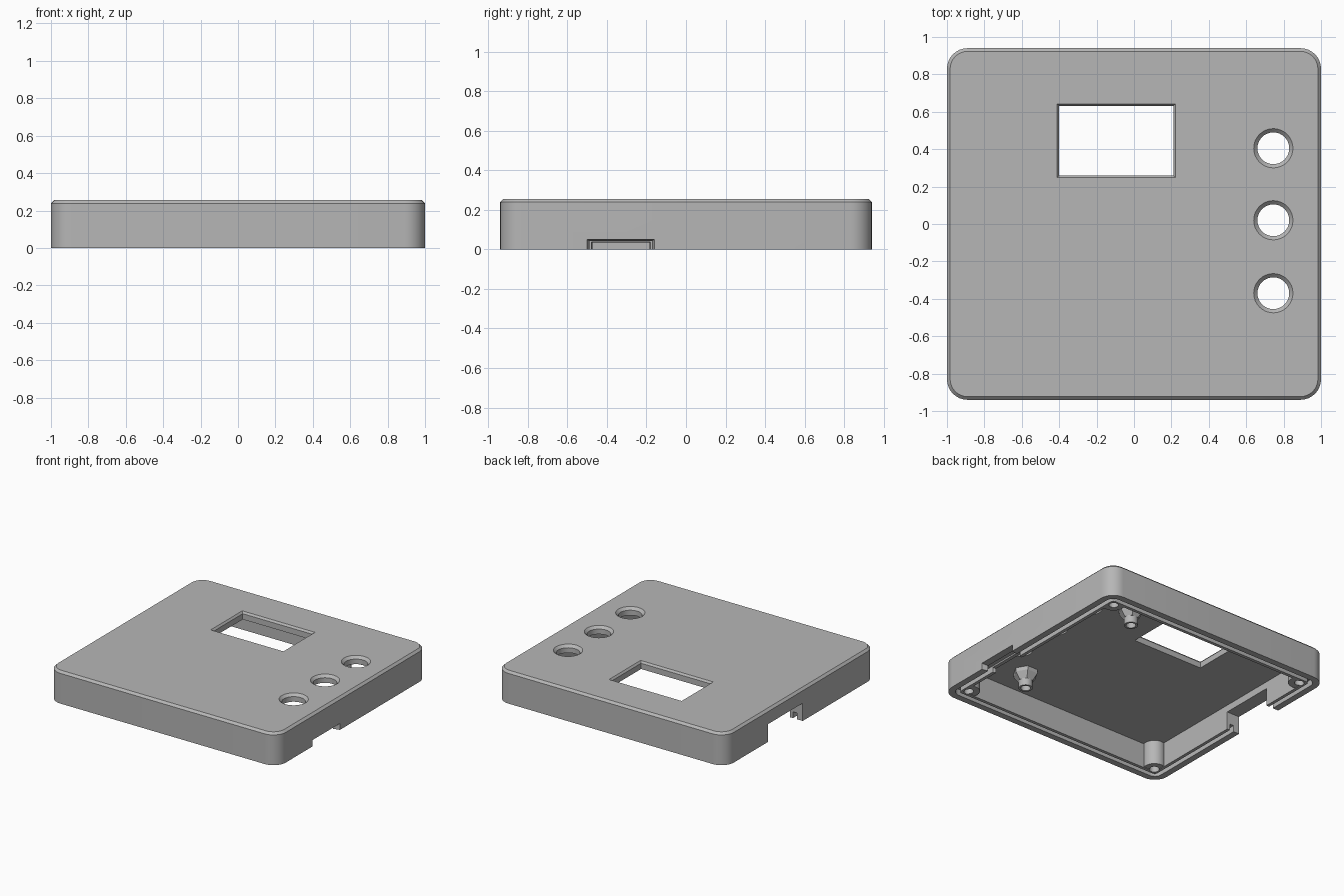
import bpy, bmesh, math

cube = bpy.data.objects.get("Cube")
if cube:
    bpy.data.objects.remove(cube, do_unlink=True)

HALF_X, HALF_Y, HEIGHT, CORNER = 1.0, 0.94, 0.255, 0.11
CEILING, WALL = 0.195, 0.11

grey = bpy.data.materials.new("plain grey")
grey.use_nodes = True
grey.diffuse_color = (0.47, 0.47, 0.47, 1)
grey.node_tree.nodes["Principled BSDF"].inputs["Base Color"].default_value = grey.diffuse_color


def loft(name, loops, ring=False):
    """Skin a row of equal point loops; cap the ends, or join last to first."""
    bm = bmesh.new()
    rows = [[bm.verts.new(p) for p in loop] for loop in loops]
    n = len(rows[0])
    pairs = list(zip(rows, rows[1:])) + ([(rows[-1], rows[0])] if ring else [])
    for a, b in pairs:
        for i in range(n):
            j = (i + 1) % n
            bm.faces.new((a[i], a[j], b[j], b[i]))
    if not ring:
        bm.faces.new(rows[0])
        bm.faces.new(rows[-1])
    bmesh.ops.recalc_face_normals(bm, faces=bm.faces)
    mesh = bpy.data.meshes.new(name)
    bm.to_mesh(mesh)
    bm.free()
    mesh.materials.append(grey)
    obj = bpy.data.objects.new(name, mesh)
    bpy.context.collection.objects.link(obj)
    return obj


def case_loop(inset, z, steps=8):
    """Rounded case outline, moved inwards by inset."""
    r = max(CORNER - inset, 0.02)
    cx, cy = HALF_X - inset - r, HALF_Y - inset - r
    points = []
    for quarter, (sx, sy) in enumerate([(1, 1), (-1, 1), (-1, -1), (1, -1)]):
        for i in range(steps + 1):
            a = math.pi / 2 * (quarter + i / steps)
            points.append((sx * cx + r * math.cos(a), sy * cy + r * math.sin(a), z))
    return points


def circle(x, y, r, z, sides=32):
    turn = 2 * math.pi / sides
    return [(x + r * math.cos(i * turn), y + r * math.sin(i * turn), z) for i in range(sides)]


def rect_z(x0, x1, y0, y1, z, grow=0):
    x0, x1, y0, y1 = x0 - grow, x1 + grow, y0 - grow, y1 + grow
    return [(x0, y0, z), (x1, y0, z), (x1, y1, z), (x0, y1, z)]


def rect_x(y0, y1, top, x):
    return [(x, y0, -0.1), (x, y1, -0.1), (x, y1, top), (x, y0, top)]


def combine(target, tool, operation):
    mod = target.modifiers.new(operation.lower(), "BOOLEAN")
    mod.operation, mod.object, mod.solver = operation, tool, "EXACT"
    bpy.context.view_layer.objects.active = target
    bpy.ops.object.modifier_apply(modifier=mod.name)
    bpy.data.objects.remove(tool, do_unlink=True)


# Outer shell with a chamfered top edge, hollowed from below
case = loft("case_cover", [case_loop(0, 0), case_loop(0, HEIGHT - 0.017), case_loop(0.017, HEIGHT)])
combine(case, loft("cavity", [case_loop(WALL, -0.1), case_loop(WALL, CEILING)]), "DIFFERENCE")

# Corner screw posts
corners = [(sx * 0.865, sy * 0.805) for sx in (-1, 1) for sy in (-1, 1)]
for x, y in corners:
    combine(case, loft("corner_post", [circle(x, y, 0.08, 0.004), circle(x, y, 0.08, 0.22)]), "UNION")

# Board standoffs with a six-sided flared foot
standoffs = [(0.52, 0.585), (0.52, -0.585)]
for x, y in standoffs:
    foot = [circle(x, y, r, z, 6) for r, z in ((0.055, 0.115), (0.09, 0.165), (0.09, 0.22))]
    combine(case, loft("standoff_foot", foot), "UNION")
    combine(case, loft("standoff", [circle(x, y, 0.05, 0.06), circle(x, y, 0.05, 0.21)]), "UNION")

# Sealing groove around the rim
groove = [case_loop(0.05, -0.05), case_loop(0.05, 0.05), case_loop(0.085, 0.05), case_loop(0.085, -0.05)]
combine(case, loft("rim_groove", groove, ring=True), "DIFFERENCE")

# Screw holes
for x, y in corners + standoffs:
    combine(case, loft("screw_hole", [circle(x, y, 0.035, -0.1), circle(x, y, 0.035, 0.16)]), "DIFFERENCE")

# Three chamfered button holes
for y in (0.405, 0.02, -0.37):
    profile = [(0.085, 0.1), (0.085, HEIGHT - 0.02), (0.105, HEIGHT), (0.125, HEIGHT + 0.02)]
    combine(case, loft("button_hole", [circle(0.745, y, r, z) for r, z in profile]), "DIFFERENCE")

# Chamfered display window
window = [rect_z(-0.4, 0.21, 0.26, 0.63, z, grow)
          for z, grow in ((0.1, 0), (HEIGHT - 0.015, 0), (HEIGHT, 0.012), (HEIGHT + 0.015, 0.024))]
combine(case, loft("display_window", window), "DIFFERENCE")

# Flared cable notch on one side, tall square notch on the other
combine(case, loft("cable_notch", [rect_x(-0.47, -0.187, 0.033, 0.88),
                                   rect_x(-0.505, -0.155, 0.053, 1.02)]), "DIFFERENCE")
combine(case, loft("side_notch", [rect_x(-0.025, 0.41, 0.14, -1.1),
                                  rect_x(-0.025, 0.41, 0.14, -0.87)]), "DIFFERENCE")

bpy.ops.object.select_all(action="DESELECT")
case.select_set(True)
bpy.context.view_layer.objects.active = case
bpy.ops.object.shade_smooth_by_angle(angle=math.radians(30))
